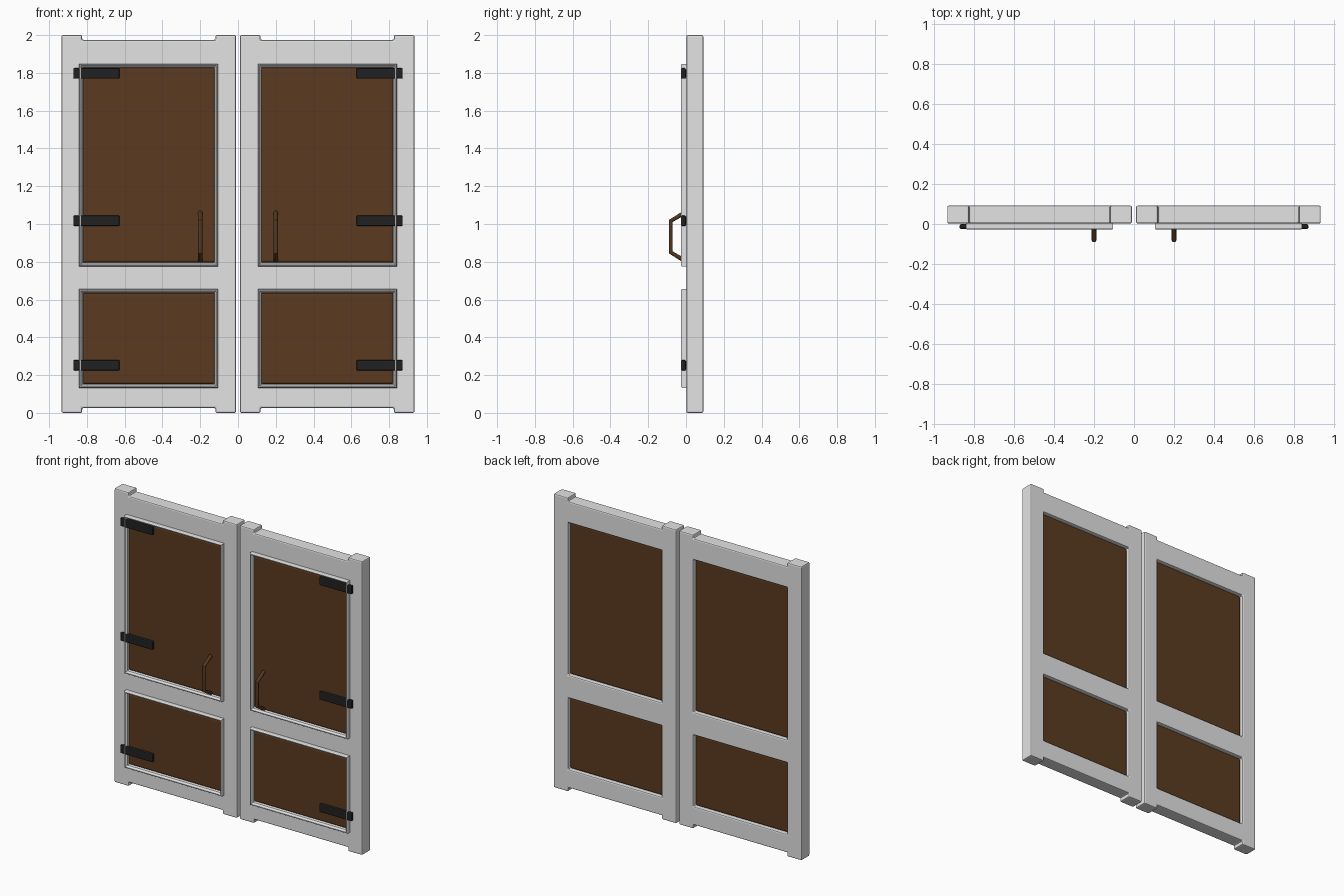
import bpy, bmesh, math

if "Cube" in bpy.data.objects:
    bpy.data.objects.remove(bpy.data.objects["Cube"])


def material(name, rgb):
    m = bpy.data.materials.new(name)
    m.diffuse_color = (*rgb, 1)
    m.use_nodes = True
    m.node_tree.nodes["Principled BSDF"].inputs["Base Color"].default_value = m.diffuse_color
    return m


GREY = material("pale_grey_frame", (0.77, 0.77, 0.77))
BROWN = material("brown_panel", (0.104, 0.043, 0.015))
DARK_BROWN = material("brown_handle", (0.09, 0.039, 0.014))
BLACK = material("black_iron", (0.015, 0.015, 0.015))


def finish(name, bm, mat):
    bmesh.ops.recalc_face_normals(bm, faces=bm.faces)
    me = bpy.data.meshes.new(name)
    bm.to_mesh(me)
    bm.free()
    me.materials.append(mat)
    ob = bpy.data.objects.new(name, me)
    bpy.context.collection.objects.link(ob)
    return ob


def bevel_sharp(bm, width, segments):
    """Round every edge between faces that are not coplanar."""
    bmesh.ops.recalc_face_normals(bm, faces=bm.faces)
    sharp = [e for e in bm.edges if e.calc_face_angle(0) > .5]
    bmesh.ops.bevel(bm, geom=sharp, offset=width, segments=segments,
                    profile=0.5, affect='EDGES')


def box(name, s, x, y, z, mat, bevel, segments=2):
    """Bevelled box from (min, max) ranges; s = -1 or 1 mirrors it in x."""
    bm = bmesh.new()
    bmesh.ops.create_cube(bm, size=1)
    for v in bm.verts:
        v.co = (s * (x[0] + (v.co.x + .5) * (x[1] - x[0])),
                y[0] + (v.co.y + .5) * (y[1] - y[0]),
                z[0] + (v.co.z + .5) * (z[1] - z[0]))
    bevel_sharp(bm, bevel, segments)
    return finish(name, bm, mat)


def door_frame(name, s):
    """Two stiles and three rails in one piece, with two openings."""
    xs = (.01, .119, .825, .934)
    zs = (0, .026, .151, .637, .793, 1.83, 1.975, 2)
    rails = (1, 3, 5)
    bm = bmesh.new()
    grid = [[bm.verts.new((s * x, .002, z)) for z in zs] for x in xs]
    for i in range(3):
        for k in range(7):
            if i != 1 or k in rails:
                bm.faces.new((grid[i][k], grid[i + 1][k],
                              grid[i + 1][k + 1], grid[i][k + 1]))
    ext = bmesh.ops.extrude_face_region(bm, geom=bm.faces[:],
                                        use_keep_orig=True)
    for v in ext["geom"]:
        if isinstance(v, bmesh.types.BMVert):
            v.co.y = .092
    bevel_sharp(bm, .008, 2)
    return finish(name, bm, GREY)


def moulding(name, s, x, z):
    """Rectangular trim swept from an (inset, y) profile."""
    profile = [(0, .006), (0, -.021), (.004, -.027), (.009, -.027),
               (.012, -.018), (.018, -.013), (.022, .01)]
    bm = bmesh.new()
    rings = [[bm.verts.new((s * px, y, pz)) for px, pz in
              ((x[0] + d, z[0] + d), (x[1] - d, z[0] + d),
               (x[1] - d, z[1] - d), (x[0] + d, z[1] - d))]
             for d, y in profile]
    n = len(rings)
    for i in range(n):
        a, b = rings[i], rings[(i + 1) % n]
        for k in range(4):
            bm.faces.new((a[k], a[(k + 1) % 4], b[(k + 1) % 4], b[k]))
    return finish(name, bm, GREY)


def handle(name, x):
    """Bent bar swept along a path in the y-z plane."""
    path = [(-.006, 1.061), (-.081, 1.016), (-.081, .85), (-.006, .805)]
    normals = [(-.53, .85), (-.84, .48), (-.84, -.48), (-.53, -.85)]
    r, sides = .0115, 12
    bm = bmesh.new()
    rings = []
    for (py, pz), (ny, nz) in zip(path, normals):
        ring = []
        for i in range(sides):
            t = 2 * math.pi * i / sides
            ring.append(bm.verts.new((x + r * math.cos(t),
                                      py + r * math.sin(t) * ny,
                                      pz + r * math.sin(t) * nz)))
        rings.append(ring)
    for a, b in zip(rings, rings[1:]):
        for k in range(sides):
            j = (k + 1) % sides
            bm.faces.new((a[k], a[j], b[j], b[k]))
    bm.faces.new(rings[0])
    bm.faces.new(rings[-1])
    ob = finish(name, bm, DARK_BROWN)
    ob.select_set(True)
    bpy.context.view_layer.objects.active = ob


for s, side in ((-1, "left"), (1, "right")):
    door_frame(f"{side}_door_frame", s)
    # Panels with trim on the front
    for label, zr in (("lower", (.133, .655)), ("upper", (.775, 1.848))):
        box(f"{side}_{label}_panel", s, (.12, .824), (-.003, .074),
            (zr[0] + .019, zr[1] - .019), BROWN, .012)
        moulding(f"{side}_{label}_moulding", s, (.105, .841), zr)
    # Strap hinges
    for i, z in enumerate((.252, 1.017, 1.797)):
        box(f"{side}_hinge_{i + 1}", s, (.627, .872), (-.025, -.001),
            (z - .028, z + .028), BLACK, .007)
    # Pull handle
    handle(f"{side}_handle", s * .2)

# Round handles are smooth, the rest keeps flat faces
bpy.ops.object.shade_smooth_by_angle(angle=math.radians(35))
